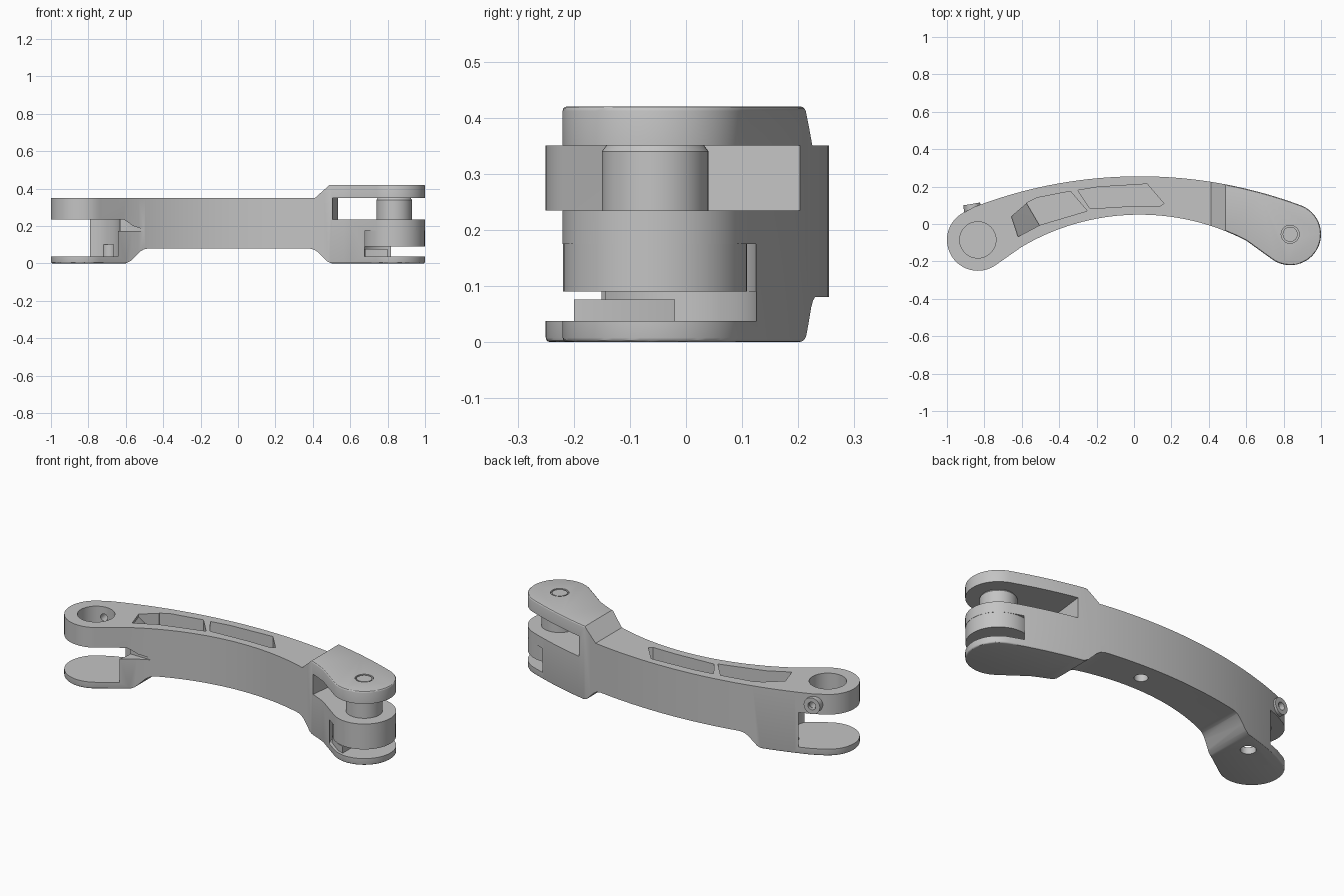
import bpy, bmesh
from math import sin, cos, radians, atan2, degrees
from mathutils import Vector

if "Cube" in bpy.data.objects:
    bpy.data.objects.remove(bpy.data.objects["Cube"])

grey = bpy.data.materials.new("plain_grey")
grey.use_nodes = True
grey.diffuse_color = (0.55, 0.55, 0.55, 1)
grey.node_tree.nodes["Principled BSDF"].inputs["Base Color"].default_value = (0.55, 0.55, 0.55, 1)

LEFT_END = (-0.835, -0.085)    # centre of the bored end
RIGHT_END = (0.835, -0.055)    # centre of the pinned end
END_R = 0.165


def finish(bm, name):
    bmesh.ops.recalc_face_normals(bm, faces=bm.faces)
    mesh = bpy.data.meshes.new(name)
    bm.to_mesh(mesh)
    bm.free()
    mesh.materials.append(grey)
    ob = bpy.data.objects.new(name, mesh)
    bpy.context.scene.collection.objects.link(ob)
    return ob


def prism(name, pts, lo, hi, along="z", round_edge=0):
    """Extrude a closed profile along z or y; lo may be one value per point."""
    bm = bmesh.new()
    los = lo if isinstance(lo, list) else [lo] * len(pts)
    place = (lambda a, b, c: (a, b, c)) if along == "z" else (lambda a, b, c: (a, c, b))
    bottom = [bm.verts.new(place(a, b, c)) for (a, b), c in zip(pts, los)]
    top = [bm.verts.new(place(a, b, hi)) for a, b in pts]
    caps = [bm.faces.new(bottom[::-1]), bm.faces.new(top)]
    for i in range(len(pts)):
        j = (i + 1) % len(pts)
        bm.faces.new((bottom[i], bottom[j], top[j], top[i]))
    bmesh.ops.recalc_face_normals(bm, faces=bm.faces)
    bm.normal_update()
    if round_edge:
        rim = list({e for f in caps for e in f.edges})
        bmesh.ops.bevel(bm, geom=rim, offset=round_edge, segments=3, affect="EDGES", profile=0.5)
    if isinstance(lo, list):
        bmesh.ops.triangulate(bm, faces=caps)
    return finish(bm, name)


def cylinder(name, centre, r, lo, hi, r_top=None, axis=None):
    """Round bar from lo to hi along z, or along a given axis through centre."""
    bm = bmesh.new()
    bmesh.ops.create_cone(bm, cap_ends=True, segments=48, radius1=r,
                          radius2=r if r_top is None else r_top, depth=hi - lo)
    bmesh.ops.translate(bm, verts=bm.verts, vec=(0, 0, (hi + lo) / 2))
    if axis:
        bm.transform(Vector(axis).to_track_quat("Z", "Y").to_matrix().to_4x4())
    bmesh.ops.translate(bm, verts=bm.verts, vec=Vector(centre).to_3d())
    return finish(bm, name)


def box(name, x, y, z):
    return prism(name, [(x[0], y[0]), (x[1], y[0]), (x[1], y[1]), (x[0], y[1])], z[0], z[1])


def volume(mesh):
    bm = bmesh.new()
    bm.from_mesh(mesh)
    v = bm.calc_volume()
    bm.free()
    return v


def combine(ob, tool, how="DIFFERENCE"):
    """Boolean with the first solver that leaves a sound solid."""
    before = volume(ob.data)
    mod = ob.modifiers.new("shape", "BOOLEAN")
    mod.operation, mod.object = how, tool
    for solver in ("EXACT", "MANIFOLD", "FLOAT"):
        mod.solver = solver
        bpy.context.view_layer.update()
        evaluated = ob.evaluated_get(bpy.context.evaluated_depsgraph_get())
        result = bpy.data.meshes.new_from_object(evaluated)
        if 0.1 * before < volume(result) < 1.001 * before:
            ob.data = result
            break
    ob.modifiers.remove(mod)
    bpy.data.objects.remove(tool)


def arc(centre, r, a0, a1, n):
    angles = [radians(a0 + (a1 - a0) * i / n) for i in range(n + 1)]
    return [(centre[0] + r * cos(a), centre[1] + r * sin(a)) for a in angles]


def bearing(c, p):
    return degrees(atan2(p[1] - c[1], p[0] - c[0]))


# Curved plan outline: two round ends joined by an inner and an outer arc
OUT_C, OUT_R = (0.03, -2.215), 2.47
IN_C, IN_R = (0.03, -1.19), 1.24
aL, aR = bearing(OUT_C, LEFT_END), bearing(OUT_C, RIGHT_END)
inner = [(-0.6, -0.122), (0.6, -0.089)]
outline = (arc(LEFT_END, END_R, aL, 305, 32)
           + arc(IN_C, IN_R, bearing(IN_C, inner[0]), bearing(IN_C, inner[1]), 32)
           + arc(RIGHT_END, END_R, 235, 360 + aR, 32)
           + arc(OUT_C, OUT_R, aR, aL, 40)[1:-1])
body = prism("curved_arm", outline, 0, 0.42, round_edge=0.008)

# Relieve the underside of the middle and the top outside the raised cap
belly = [(-0.61, -0.05), (-0.6, 0), (-0.575, 0.012), (-0.525, 0.062), (-0.505, 0.074), (-0.48, 0.08),
         (0.38, 0.08), (0.405, 0.074), (0.425, 0.062), (0.475, 0.012), (0.5, 0), (0.51, -0.05)]
combine(body, prism("belly_relief", belly, -0.5, 0.5, "y"))
top_relief = [(-1.1, 0.35), (0.412, 0.35), (0.49, 0.42), (0.545, 0.47), (-1.1, 0.47)]
combine(body, prism("top_relief", top_relief, -0.5, 0.5, "y"))

# Bored end: bore, clearance below the lug, notch at the front
combine(body, cylinder("bore", LEFT_END, 0.097, 0.2, 0.5))
combine(body, cylinder("lug_clearance", LEFT_END, 0.205, 0.038, 0.235))
combine(body, box("lug_opening", (-1.1, -0.8), (-0.4, 0.3), (0.038, 0.235)))
notch = [(-0.72, 0.172), (-0.5, 0.172), (-0.5, 0.18), (-0.56, 0.2), (-0.61, 0.234), (-0.72, 0.234)]
combine(body, prism("front_notch", notch, -0.4, -0.07, "y"))

# Pockets in the top face, the first with a sloping end
combine(body, prism("pocket_one", [(-0.575, 0.112), (-0.506, -0.006), (-0.25, 0.07), (-0.34, 0.175),
                                   (-0.52, 0.14)], 0.175, 0.5))
combine(body, prism("pocket_slope", [(-0.655, 0.04), (-0.62, -0.068), (-0.5, -0.004), (-0.57, 0.113)],
                    [0.335, 0.335, 0.178, 0.2], 0.51))
combine(body, prism("pocket_two", [(-0.3, 0.18), (-0.235, 0.082), (0, 0.096), (0.14, 0.096), (0.16, 0.11),
                                   (0.07, 0.214), (-0.19, 0.198)], 0.175, 0.5))

# Pinned end: gap under the cap, then disc and ring clearance round the lug
combine(body, prism("cap_gap", [(0.475, -0.3), (1.1, -0.3), (1.1, 0.3), (0.545, 0.3)], 0.235, 0.35))
combine(body, cylinder("under_lug_gap", RIGHT_END, 0.182, 0.038, 0.09))
ring = cylinder("ring_gap", RIGHT_END, 0.181, 0.06, 0.175)
combine(ring, cylinder("ring_core", RIGHT_END, 0.164, 0.0, 0.3))
combine(body, ring)
combine(body, cylinder("pin_recess", RIGHT_END, 0.048, 0.408, 0.5))

# Blind holes in the underside and the radial screw hole
combine(body, cylinder("belly_hole", (0.08, 0.15), 0.035, 0.0, 0.13))
combine(body, cylinder("end_hole", (-0.7, 0.05), 0.04, -0.1, 0.1))
screw_dir = (-0.17, 0.985, 0)
screw_at = (-0.835, -0.085, 0.29)
combine(body, cylinder("screw_hole", screw_at, 0.02, 0.02, 0.3, axis=screw_dir))

# Stop pad on the lower plate
pad = prism("stop_pad", [(0.67, -0.02), (0.68, -0.125), (0.76, -0.185), (0.8, -0.2), (0.8, -0.12),
                         (0.77, -0.02)], 0.03, 0.076)

# Hinge pin with chamfered shoulder and a visible tip in the cap
pin = cylinder("hinge_pin", RIGHT_END, 0.095, 0.22, 0.34)
shoulder = cylinder("pin_shoulder", RIGHT_END, 0.095, 0.34, 0.352, r_top=0.086)
tip = cylinder("pin_tip", RIGHT_END, 0.04, 0.35, 0.418)

# Screw head on the bored end
head = cylinder("screw_head", screw_at, 0.046, 0.14, 0.195, axis=screw_dir)
combine(head, cylinder("screw_socket", screw_at, 0.022, 0.1, 0.3, axis=screw_dir))

# Smooth curved walls, keep edges crisp
for ob in (body, pad, pin, shoulder, tip, head):
    bpy.ops.object.select_all(action="DESELECT")
    ob.select_set(True)
    bpy.context.view_layer.objects.active = ob
    bpy.ops.object.shade_smooth_by_angle(angle=radians(30))
